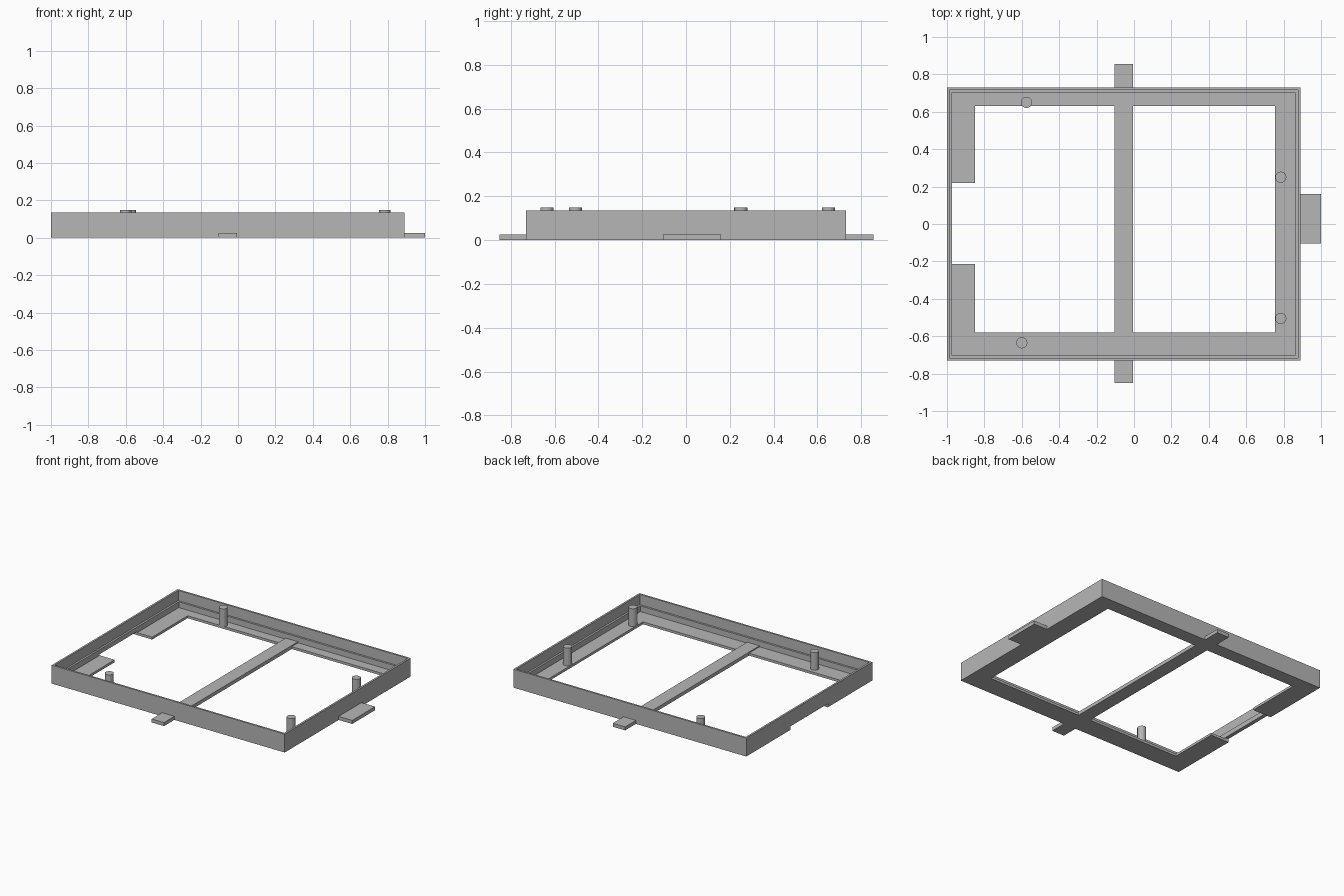
import bpy
import bmesh

old = bpy.data.objects.get("Cube")
if old:
    bpy.data.objects.remove(old, do_unlink=True)

grey = bpy.data.materials.new("plain grey")
grey.use_nodes = True
grey.diffuse_color = (0.47, 0.47, 0.47, 1)
grey.node_tree.nodes["Principled BSDF"].inputs["Base Color"].default_value = grey.diffuse_color

WALL_TOP, FLOOR, PLATE = 0.135, 0.018, 0.026
LEFT, RIGHT, FRONT, BACK = -1.0, 0.89, -0.73, 0.73


def finish(name, bm):
    bmesh.ops.recalc_face_normals(bm, faces=bm.faces)
    mesh = bpy.data.meshes.new(name)
    bm.to_mesh(mesh)
    bm.free()
    mesh.materials.append(grey)
    obj = bpy.data.objects.new(name, mesh)
    bpy.context.collection.objects.link(obj)
    return obj


def box(name, x0, x1, y0, y1, z0, z1):
    bm = bmesh.new()
    bmesh.ops.create_cube(bm, size=1)
    for v in bm.verts:
        v.co.x = x1 if v.co.x > 0 else x0
        v.co.y = y1 if v.co.y > 0 else y0
        v.co.z = z1 if v.co.z > 0 else z0
    return finish(name, bm)


def peg(name, x, y):
    bm = bmesh.new()
    bmesh.ops.create_cone(bm, cap_ends=True, segments=16,
                          radius1=0.03, radius2=0.03, depth=0.148 - 0.005)
    bmesh.ops.translate(bm, verts=bm.verts, vec=(x, y, (0.148 + 0.005) / 2))
    return finish(name, bm)


def inset_rect(d, z):
    return LEFT + d, RIGHT - d, FRONT + d, BACK - d, z


# Tray frame: stepped wall and inward floor flange, as linked rectangles
loops = [inset_rect(0, 0), inset_rect(0, WALL_TOP),
         inset_rect(0.014, WALL_TOP), inset_rect(0.014, 0.06),
         inset_rect(0.028, 0.06), inset_rect(0.028, FLOOR),
         (-0.85, 0.755, -0.58, 0.63, FLOOR), (-0.85, 0.755, -0.58, 0.63, 0)]
bm = bmesh.new()
rings = [[bm.verts.new(p) for p in
          ((x0, y0, z), (x1, y0, z), (x1, y1, z), (x0, y1, z))]
         for x0, x1, y0, y1, z in loops]
for a, b in zip(rings, rings[1:] + rings[:1]):
    for i in range(4):
        j = (i + 1) % 4
        bm.faces.new((a[i], a[j], b[j], b[i]))
frame = finish("tray_frame", bm)

# Opening through the flange and under the wall on one side
cutter = box("opening_cutter", -1.1, -0.8, -0.215, 0.22, -0.1, PLATE)
cutter.hide_render = True
cut = frame.modifiers.new("opening", "BOOLEAN")
cut.operation = "DIFFERENCE"
cut.solver = "EXACT"
cut.object = cutter
bpy.context.view_layer.objects.active = frame
bpy.ops.object.modifier_apply(modifier=cut.name)
bpy.data.objects.remove(cutter, do_unlink=True)

# Cross bar reaching past the walls, and side tab
box("cross_bar", -0.105, -0.005, -0.85, 0.855, 0, PLATE)
box("side_tab", RIGHT - 0.01, 1.0, -0.105, 0.16, 0, PLATE)

# Locating pegs on the flange
for name, x, y in (("back_peg", -0.575, 0.65), ("side_peg_back", 0.785, 0.25),
                   ("side_peg_front", 0.785, -0.505), ("front_peg", -0.6, -0.635)):
    peg(name, x, y)
